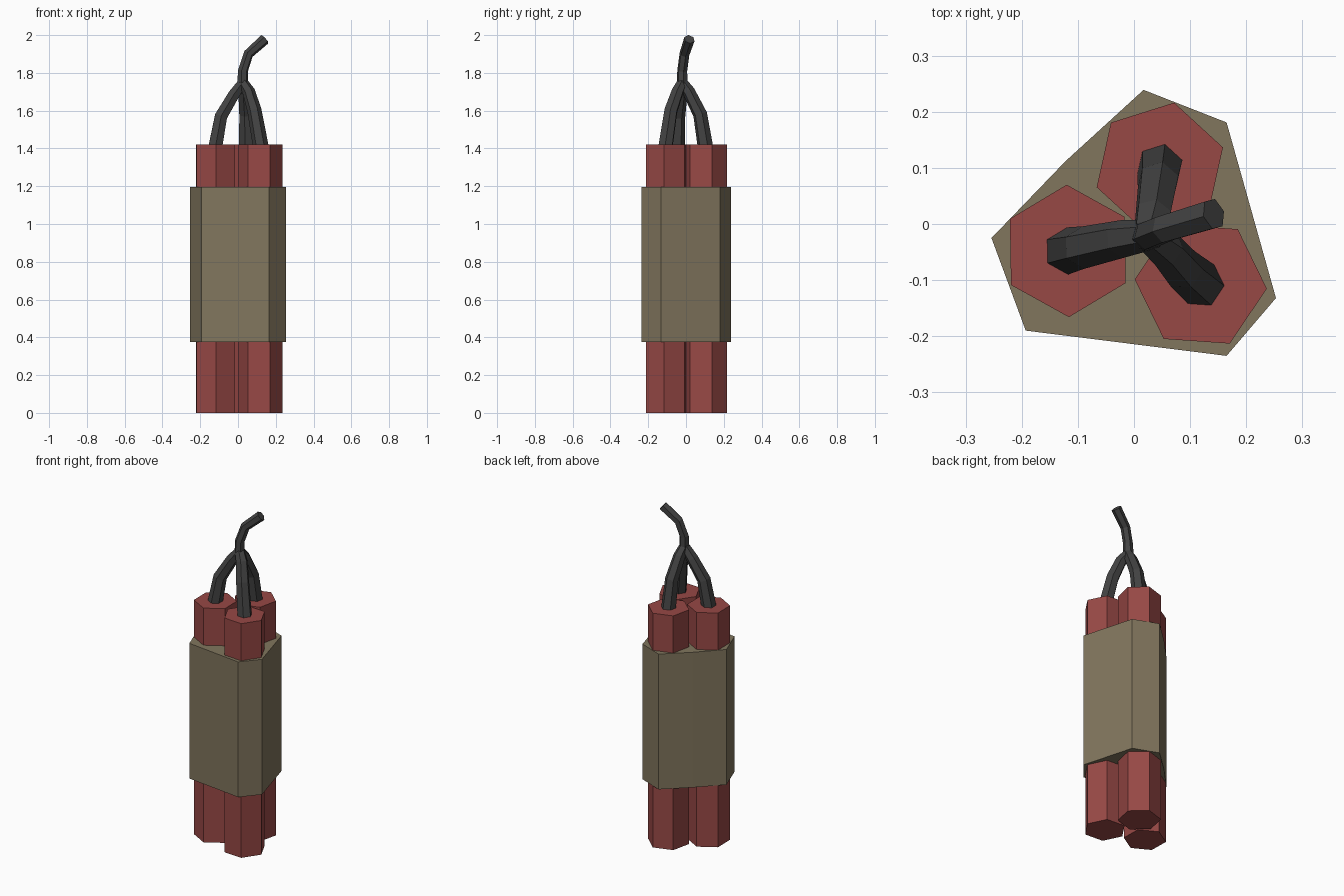
import bpy, bmesh
from math import cos, sin, radians
from mathutils import Vector

if "Cube" in bpy.data.objects:
    bpy.data.objects.remove(bpy.data.objects["Cube"])

def material(name, rgb):
    m = bpy.data.materials.new(name)
    m.diffuse_color = (*rgb, 1)
    m.use_nodes = True
    m.node_tree.nodes["Principled BSDF"].inputs["Base Color"].default_value = m.diffuse_color
    return m

RED = material("red_paper", (0.31, 0.065, 0.06))
TAN = material("tan_wrap", (0.22, 0.18, 0.11))
DARK = material("dark_cord", (0.055, 0.055, 0.055))
UP = Vector((0, 0, 1))

def loft(name, rings, mat):
    """Skin a list of equal-length point rings and cap both ends."""
    bm = bmesh.new()
    loops = [[bm.verts.new(p) for p in ring] for ring in rings]
    n = len(loops[0])
    for a, b in zip(loops, loops[1:]):
        for i in range(n):
            j = (i + 1) % n
            bm.faces.new((a[i], a[j], b[j], b[i]))
    bm.faces.new(loops[0][::-1])
    bm.faces.new(loops[-1])
    bmesh.ops.recalc_face_normals(bm, faces=bm.faces)
    me = bpy.data.meshes.new(name)
    bm.to_mesh(me)
    bm.free()
    me.materials.append(mat)
    ob = bpy.data.objects.new(name, me)
    bpy.context.collection.objects.link(ob)
    return ob

def hexagon(r, phase):
    return [Vector((r * cos(radians(phase + 60 * i)), r * sin(radians(phase + 60 * i)), 0))
            for i in range(6)]

def cord(name, path, radii, phase):
    """Six-sided tube along a path; the first ring stays level."""
    pts = [Vector(p) for p in path]
    rings = []
    for i, p in enumerate(pts):
        t = (p - pts[max(i - 1, 0)]).normalized()
        if i < len(pts) - 1:
            t += (pts[i + 1] - p).normalized()
        q = UP.rotation_difference(UP if i == 0 else t.normalized())
        rings.append([p + q @ v for v in hexagon(radii[i], phase)])
    return loft(name, rings, DARK)

# Sticks: (x, y, hexagon angle), with the bends of the fuse leaving each one
JOINT = (0.025, -0.02, 1.75)
sticks = {
    "left": (-0.118, -0.048, 91, [(-0.09, -0.042, 1.57), (-0.022, -0.027, 1.685)]),
    "back": (0.046, 0.101, 17.5, [(0.043, 0.075, 1.58), (0.034, 0.015, 1.70)]),
    "right": (0.119, -0.107, -4, [(0.087, -0.08, 1.60), (0.057, -0.045, 1.70)]),
}
for side, (x, y, ang, bends) in sticks.items():
    rings = [[Vector((x, y, z)) + v for v in hexagon(0.118, ang)] for z in (0, 1.42)]
    loft(side + "_stick", rings, RED)
    cord(side + "_fuse", [(x, y, 1.42)] + bends + [JOINT],
         [0.042, 0.038, 0.034, 0.028], ang)

# Main fuse above the joint
cord("main_fuse", [(0.025, -0.02, 1.72), (0.026, -0.02, 1.81), (0.055, -0.008, 1.90),
                   (0.142, 0.018, 1.978)], [0.031, 0.027, 0.027, 0.029], 15)

# Wrap around the three sticks
outline = [(0.017, 0.239), (-0.122, 0.112), (-0.254, -0.025), (-0.193, -0.19),
           (0.165, -0.235), (0.253, -0.132), (0.165, 0.181)]
loft("wrap", [[(x, y, z) for x, y in outline] for z in (0.375, 1.195)], TAN)
